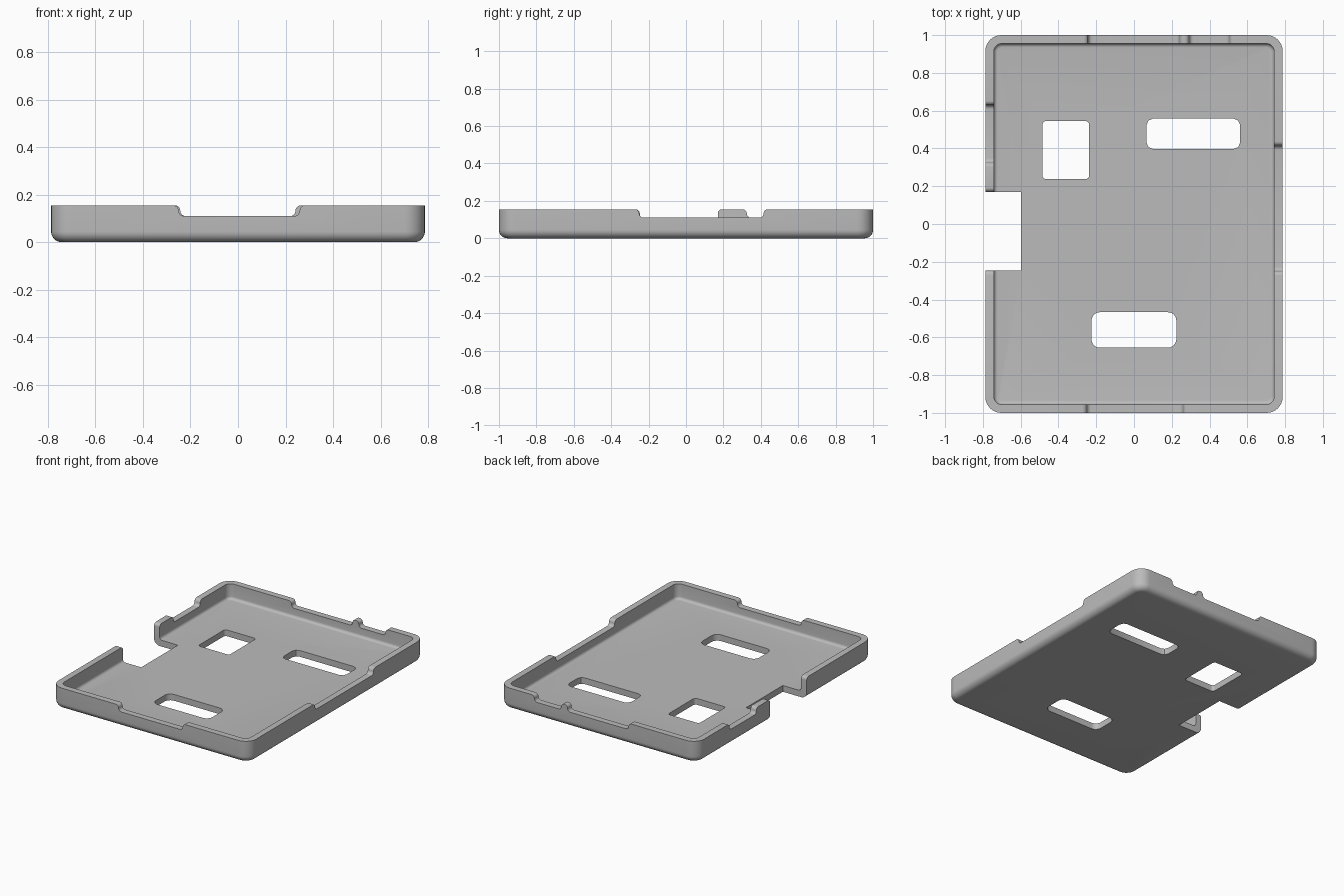
import bpy, bmesh
from math import sin, cos, pi, radians

cube = bpy.data.objects.get("Cube")
if cube:
    bpy.data.objects.remove(cube, do_unlink=True)

HALF_X, HALF_Y, HEIGHT = 0.787, 1.0, 0.155
WALL, FLOOR, RIM_LOW = 0.045, 0.045, 0.11

grey = bpy.data.materials.new("matte grey")
grey.use_nodes = True
grey.diffuse_color = (0.5, 0.5, 0.5, 1)
grey.node_tree.nodes["Principled BSDF"].inputs["Base Color"].default_value = grey.diffuse_color


def new_object(name, bm):
    bmesh.ops.recalc_face_normals(bm, faces=bm.faces)
    mesh = bpy.data.meshes.new(name)
    bm.to_mesh(mesh)
    bm.free()
    mesh.materials.append(grey)
    obj = bpy.data.objects.new(name, mesh)
    bpy.context.collection.objects.link(obj)
    return obj


def rounded_rect(x0, x1, y0, y1, r, steps=8):
    """Outline of a rectangle with rounded corners, counter-clockwise."""
    centres = [(x1 - r, y1 - r), (x0 + r, y1 - r), (x0 + r, y0 + r), (x1 - r, y0 + r)]
    return [(cx + r * cos((q + i / steps) * pi / 2), cy + r * sin((q + i / steps) * pi / 2))
            for q, (cx, cy) in enumerate(centres) for i in range(steps + 1)]


def loft(name, rings):
    """Closed solid through rings of equal point count."""
    bm = bmesh.new()
    loops = [[bm.verts.new(p) for p in ring] for ring in rings]
    for a, b in zip(loops, loops[1:]):
        for i in range(len(a)):
            j = (i + 1) % len(a)
            bm.faces.new((a[i], a[j], b[j], b[i]))
    bm.faces.new(loops[0][::-1])
    bm.faces.new(loops[-1])
    return new_object(name, bm)


def tray_ring(inset, z, r):
    x, y = HALF_X - inset, HALF_Y - inset
    return [(px, py, z) for px, py in rounded_rect(-x, x, -y, y, r)]


def hole(name, x0, x1, y0, y1, r=0.0, steps=8):
    outline = rounded_rect(x0, x1, y0, y1, r, steps) if r else [(x0, y0), (x1, y0), (x1, y1), (x0, y1)]
    return loft(name, [[(x, y, z) for x, y in outline] for z in (-0.1, 0.3)])


def rim_notch(name, side, a, b):
    """Cutter lowering the rim from a to b along one wall, with S-shaped ends."""
    r, n = (HEIGHT - RIM_LOW) / 2, 6
    half = []
    for i in range(n + 1):      # rounded foot
        t = i / n * pi / 2
        half.append((-r + r * sin(t), RIM_LOW + r - r * cos(t)))
    for i in range(1, n + 1):   # rounded shoulder
        t = i / n * pi / 2
        half.append((r - r * cos(t), RIM_LOW + r + r * sin(t)))
    half.append((r, HEIGHT + 0.1))
    profile = [(b + u, z) for u, z in half] + [(a - u, z) for u, z in reversed(half)]
    axis, sign = side
    reach = HALF_X if axis == "x" else HALF_Y
    rings = []
    for d in (reach - WALL - 0.03, reach + 0.1):
        d *= sign
        rings.append([(d, u, z) if axis == "x" else (u, d, z) for u, z in profile])
    return loft(name, rings)


# Tray shell: rounded underside, vertical walls, flat rim, filleted cavity
R_OUT, R_IN, FIL_OUT, FIL_IN = 0.085, 0.042, 0.045, 0.02
rings = []
for i in range(9):
    t = i / 8 * pi / 2
    inset = FIL_OUT * (1 - sin(t))
    rings.append(tray_ring(inset, FIL_OUT * (1 - cos(t)), R_OUT - inset))
rings += [tray_ring(0, HEIGHT, R_OUT), tray_ring(WALL, HEIGHT, R_IN)]
for i in range(6):
    t = i / 5 * pi / 2
    inset = FIL_IN * (1 - cos(t))
    rings.append(tray_ring(WALL + inset, FLOOR + FIL_IN * (1 - sin(t)), R_IN - inset))
tray = loft("case_tray", rings)

# Openings through the floor, side cutout and lowered rim stretches
cutters = [
    hole("square_hole", -0.485, -0.237, 0.238, 0.545, 0.02),
    hole("back_slot", 0.066, 0.562, 0.397, 0.558, 0.035, 2),
    hole("front_slot", -0.225, 0.224, -0.655, -0.467, 0.045),
    hole("side_cutout", -1.0, -0.597, -0.247, 0.17),
    rim_notch("front_notch", ("y", -1), -0.25, 0.26),
    rim_notch("back_notch_wide", ("y", 1), -0.243, 0.242),
    rim_notch("back_notch_small", ("y", 1), 0.292, 0.505),
    rim_notch("left_notch", ("x", 1), -0.25, 0.415),
    rim_notch("right_notch", ("x", -1), 0.325, 0.63),
    rim_notch("cutout_shoulders", ("x", -1), -0.247, 0.17),
]
for cutter in cutters:
    cutter.hide_render = True
    mod = tray.modifiers.new(cutter.name, "BOOLEAN")
    mod.operation, mod.solver, mod.object = "DIFFERENCE", "EXACT", cutter

# Bake the cuts, drop the cutters and shade
bpy.context.view_layer.update()
baked = bpy.data.meshes.new_from_object(tray.evaluated_get(bpy.context.evaluated_depsgraph_get()))
tray.modifiers.clear()
tray.data = baked
baked.materials.clear()
baked.materials.append(grey)
for cutter in cutters:
    bpy.data.objects.remove(cutter, do_unlink=True)
bpy.ops.object.select_all(action="DESELECT")
tray.select_set(True)
bpy.context.view_layer.objects.active = tray
bpy.ops.object.shade_smooth_by_angle(angle=radians(30))
